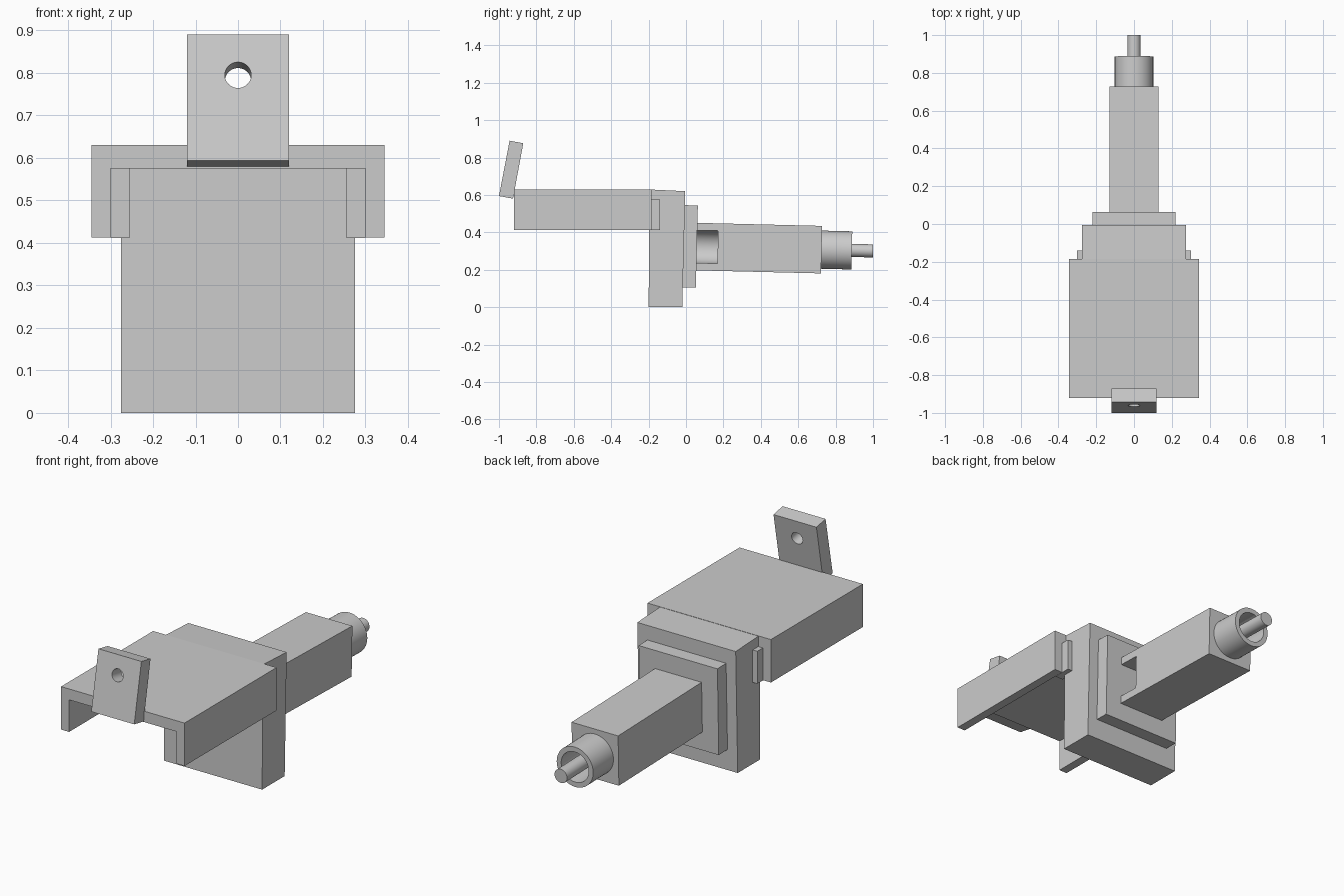
import bpy, bmesh, math
from mathutils import Matrix, Vector

if "Cube" in bpy.data.objects:
    bpy.data.objects.remove(bpy.data.objects["Cube"])


def prism(name, pts, axis, lo, hi, smooth=False):
    """Extrude a 2D outline along x (pts are y,z) or along y (pts are x,z)."""
    def at(p, t):
        return (t, p[0], p[1]) if axis == 'x' else (p[0], t, p[1])
    bm = bmesh.new()
    a = [bm.verts.new(at(p, lo)) for p in pts]
    b = [bm.verts.new(at(p, hi)) for p in pts]
    bm.faces.new(a)
    bm.faces.new(b[::-1])
    n = len(pts)
    for i in range(n):
        bm.faces.new((a[i], b[i], b[(i + 1) % n], a[(i + 1) % n]))
    bmesh.ops.recalc_face_normals(bm, faces=bm.faces[:])
    me = bpy.data.meshes.new(name)
    bm.to_mesh(me)
    bm.free()
    ob = bpy.data.objects.new(name, me)
    bpy.context.collection.objects.link(ob)
    if smooth:
        activate(ob)
        bpy.ops.object.shade_smooth_by_angle(angle=math.radians(30))
    return ob


def activate(ob):
    bpy.ops.object.select_all(action='DESELECT')
    ob.select_set(True)
    bpy.context.view_layer.objects.active = ob


def rect(u0, u1, v0, v1):
    return [(u0, v0), (u1, v0), (u1, v1), (u0, v1)]


def arc(u, v, r, a0=0, a1=360, n=48):
    full = a1 - a0 == 360
    return [(u + r * math.cos(math.radians(a0 + (a1 - a0) * i / n)),
             v + r * math.sin(math.radians(a0 + (a1 - a0) * i / n)))
            for i in range(n if full else n + 1)]


def cut(ob, cutter):
    m = ob.modifiers.new("cut", 'BOOLEAN')
    m.operation = 'DIFFERENCE'
    m.solver = 'EXACT'
    m.object = cutter
    activate(ob)
    bpy.ops.object.modifier_apply(modifier=m.name)
    bpy.data.objects.remove(cutter, do_unlink=True)
    bpy.ops.object.shade_smooth_by_angle(angle=math.radians(30))


def turn(ob, angle, pivot):
    p = Vector(pivot)
    ob.data.transform(Matrix.Translation(p) @ Matrix.Rotation(angle, 4, 'X') @ Matrix.Translation(-p))


# Upright block
prism("upright_block", [(-0.20, 0), (-0.02, 0), (-0.004, 0.62), (-0.195, 0.629)], 'x', -0.275, 0.275)

# Channel-shaped cover with open underside
cover = [(-0.345, 0.413), (-0.30, 0.413), (-0.30, 0.575), (0.30, 0.575),
         (0.30, 0.413), (0.345, 0.413), (0.345, 0.63), (-0.345, 0.63)]
prism("channel_cover", cover, 'y', -0.92, -0.185)

# Bent-in side flanges joining cover and block
for side, s in (("left", -1), ("right", 1)):
    xs = sorted((s * 0.255, s * 0.3005))
    prism(side + "_flange", rect(-0.235, -0.14, 0.412, 0.576), 'x', *xs)

# Leaning front tab with hole
tab = prism("front_tab", [(-1.0, 0.594), (-0.925, 0.58), (-0.87, 0.876), (-0.943, 0.89)], 'x', -0.12, 0.12)
hole = prism("hole_cutter", arc(0, 0.788, 0.031), 'y', -1.1, -0.7)
turn(hole, math.radians(-10.8), (0, -0.925, 0.788))
cut(tab, hole)

# Rear arm assembly, drooping slightly
ZC = 0.325
plate = prism("mounting_plate", rect(-0.22, 0.22, ZC - 0.22, ZC + 0.22), 'y', -0.012, 0.058)
arm = prism("rear_arm", rect(-0.13, 0.13, ZC - 0.127, ZC + 0.127), 'y', 0.05, 0.725)
slot = arc(0, ZC, 0.0875, 90, 270, 24) + [(0.2, ZC - 0.0875), (0.2, ZC + 0.0875)]
cut(arm, prism("slot_cutter", slot, 'y', 0.03, 0.17))

# End sleeve and centre pin
sleeve = prism("end_sleeve", arc(0, ZC, 0.102), 'y', 0.72, 0.887, True)
cut(sleeve, prism("bore_cutter", arc(0, ZC, 0.077), 'y', 0.727, 1.0))
pin = prism("centre_pin", arc(0, ZC, 0.035), 'y', 0.72, 1.0, True)

for ob in (plate, arm, sleeve, pin):
    turn(ob, math.radians(-1.4), (0, 0, ZC))
